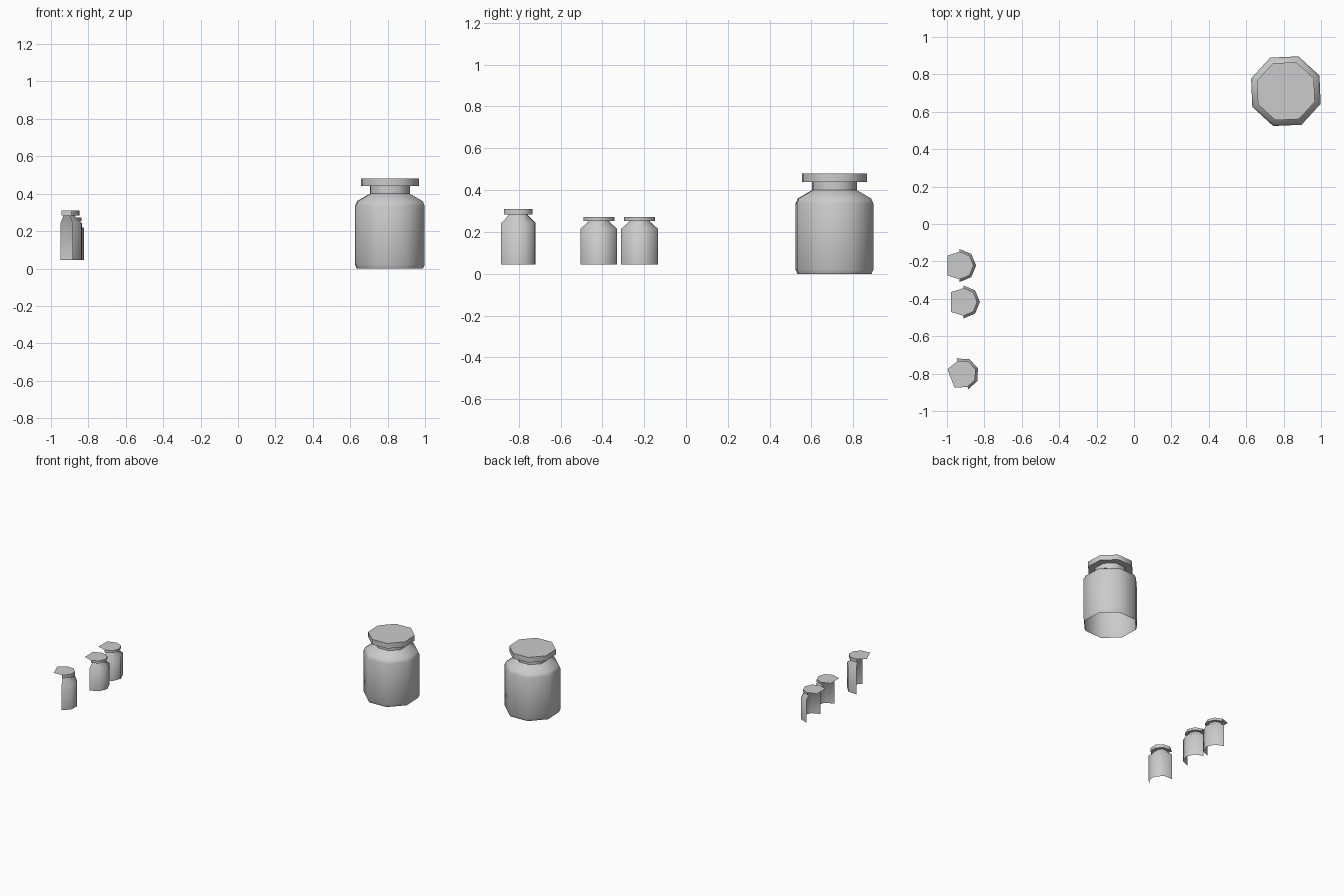
import bpy
import bmesh
from math import sin, cos, radians

if "Cube" in bpy.data.objects:
    bpy.data.objects.remove(bpy.data.objects["Cube"])


def loft(name, profile, loc, turn, half=False, cap=None):
    """Revolve (radius, z) pairs around 8 sides; half keeps the front four sides."""
    angles = [radians(a) for a in (range(-90, 91, 45) if half else range(0, 360, 45))]
    bm = bmesh.new()
    rings = [[bm.verts.new((r * cos(a), r * sin(a), z)) for a in angles] for r, z in profile]
    n = len(angles)
    for low, high in zip(rings, rings[1:]):
        for i in range(n - 1 if half else n):
            j = (i + 1) % n
            bm.faces.new((low[i], low[j], high[j], high[i]))
    if cap is not None:
        # flat top; extra points close the back of the half lids
        z = profile[-1][1]
        bm.faces.new(rings[-1] + [bm.verts.new((x, y, z)) for x, y in cap])
    mesh = bpy.data.meshes.new(name)
    bm.to_mesh(mesh)
    bm.free()
    ob = bpy.data.objects.new(name, mesh)
    ob.location = (loc[0], loc[1], 0)
    ob.rotation_euler.z = radians(turn)
    bpy.context.collection.objects.link(ob)
    bpy.ops.object.select_all(action='DESELECT')
    ob.select_set(True)
    bpy.context.view_layer.objects.active = ob
    bpy.ops.object.shade_smooth_by_angle(angle=radians(50))
    return ob


# Large jar, open underneath, with overhanging lid
big = (0.812, 0.71)
loft("large_jar_body", [(0.189, 0), (0.198, 0.02), (0.198, 0.335), (0.187, 0.36),
                        (0.114, 0.40), (0.114, 0.44)], big, -20)
loft("large_jar_lid", [(0.114, 0.44), (0.165, 0.44), (0.165, 0.48)], big, -20, cap=[])

# Small half jars, open at the back: position, turn, shoulder, neck and lid heights
small = [((-0.932, -0.222), 0, 0.215, 0.253, 0.272),
         ((-0.912, -0.417), 0, 0.215, 0.253, 0.272),
         ((-0.917, -0.802), 21, 0.243, 0.283, 0.309)]
for k, (loc, turn, shoulder, neck, top) in enumerate(small, 1):
    loft(f"small_jar_body_{k}", [(0.088, 0.045), (0.088, shoulder), (0.05, neck - 0.004),
                                 (0.05, neck)], loc, turn, half=True)
    loft(f"small_jar_lid_{k}", [(0.05, neck), (0.074, neck), (0.074, top)], loc, turn,
         half=True, cap=[(-0.066, 0.053), (-0.066, -0.053)])
